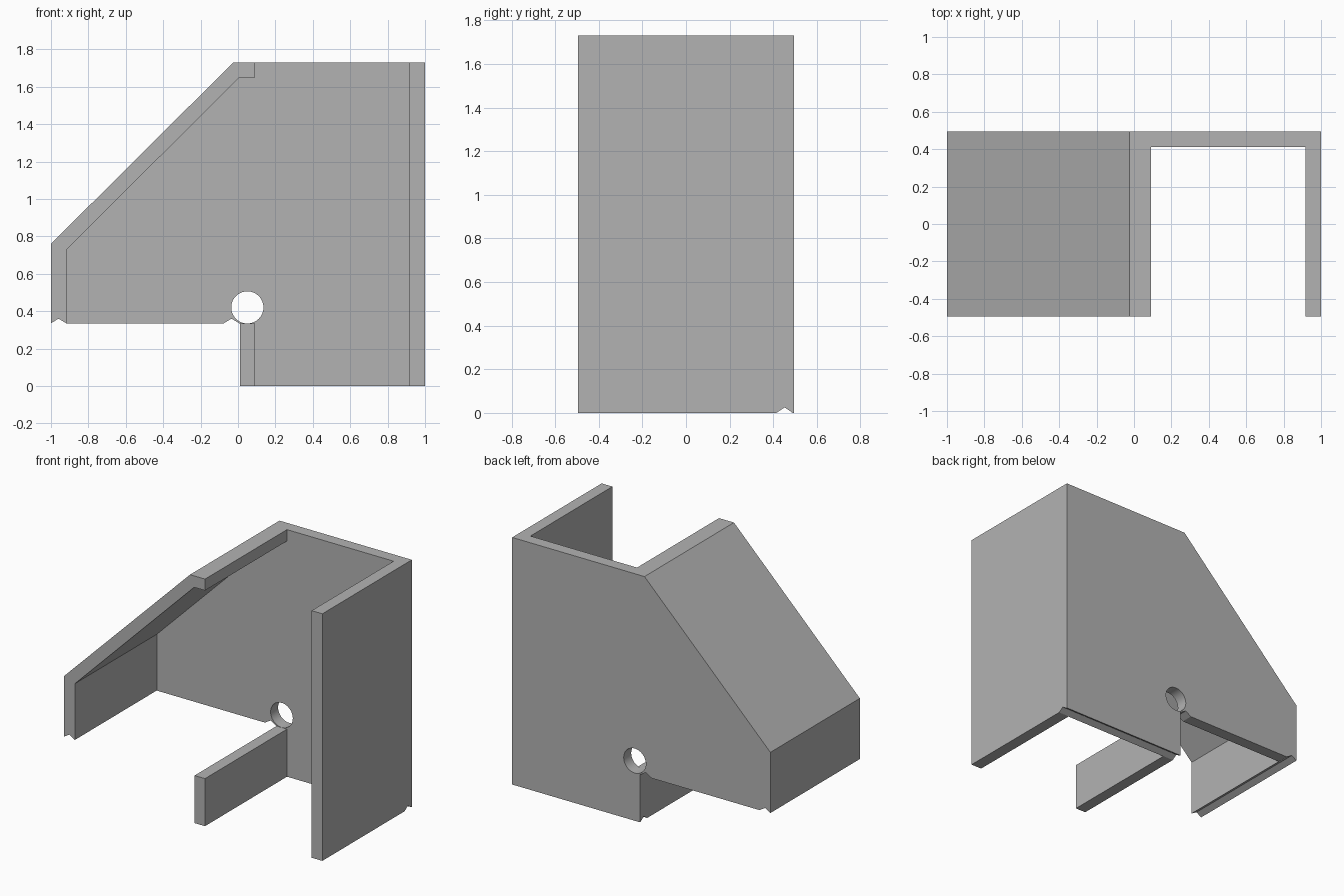
import bpy, bmesh, math

if "Cube" in bpy.data.objects:
    bpy.data.objects.remove(bpy.data.objects["Cube"], do_unlink=True)

grey = bpy.data.materials.new("plain_grey")
grey.use_nodes = True
grey.diffuse_color = (0.45, 0.45, 0.45, 1)
grey.node_tree.nodes["Principled BSDF"].inputs["Base Color"].default_value = grey.diffuse_color

DEPTH = 0.495   # half depth
WALL = 0.083    # sheet thickness


def prism(name, points, axis, start, end):
    """Extrude a profile along y (points are x, z) or along x (points are y, z)."""
    def place(p, t):
        return (p[0], t, p[1]) if axis == "y" else (t, p[0], p[1])
    bm = bmesh.new()
    face = bm.faces.new([bm.verts.new(place(p, start)) for p in points])
    moved = bmesh.ops.extrude_face_region(bm, geom=[face])["geom"]
    shift = (0, end - start, 0) if axis == "y" else (end - start, 0, 0)
    bmesh.ops.translate(bm, vec=shift, verts=[v for v in moved if isinstance(v, bmesh.types.BMVert)])
    bmesh.ops.recalc_face_normals(bm, faces=bm.faces)
    mesh = bpy.data.meshes.new(name)
    bm.to_mesh(mesh)
    bm.free()
    mesh.materials.append(grey)
    obj = bpy.data.objects.new(name, mesh)
    bpy.context.collection.objects.link(obj)
    return obj


def cut(target, cutter):
    """Subtract the cutter from the target, then discard the cutter."""
    cutter.hide_render = True
    mod = target.modifiers.new("cut", "BOOLEAN")
    mod.operation = "DIFFERENCE"
    mod.solver = "EXACT"
    mod.object = cutter
    bpy.context.view_layer.objects.active = target
    bpy.ops.object.modifier_apply(modifier=mod.name)
    bpy.data.objects.remove(cutter, do_unlink=True)


# Outer body with V notches along its raised lower edge
housing = prism("housing", [
    (1, 0), (1, 1.73), (-0.025, 1.73), (-1, 0.76),
    (-1, 0.335), (-0.96, 0.36), (-0.915, 0.333), (-0.08, 0.333),
    (-0.035, 0.36), (0.01, 0.333), (0.01, 0)], "y", -DEPTH, DEPTH)

# Hollow open to the front, top and bottom, leaving walls, sloped roof and lower tab
cut(housing, prism("hollow", [
    (-0.917, 0.2), (-0.917, 0.728), (0.007, 1.65), (0.091, 1.65),
    (0.091, 1.9), (1 - WALL, 1.9), (1 - WALL, -0.1), (0.091, -0.1),
    (0.091, 0.333), (0.01, 0.333), (0, 0.2)], "y", -0.7, DEPTH - WALL))

# Round hole through the back plate
circle = [(0.05 + 0.086 * math.cos(a), 0.42 + 0.086 * math.sin(a))
          for a in (2 * math.pi * i / 48 for i in range(48))]
cut(housing, prism("hole", circle, "y", 0.3, 0.7))

# V groove under the back plate
cut(housing, prism("groove", [
    (0.4, -0.01), (0.452, 0.025), (0.504, -0.01)], "x", -0.5, 1.2))

bpy.ops.object.select_all(action="DESELECT")
housing.select_set(True)
bpy.context.view_layer.objects.active = housing
bpy.ops.object.shade_smooth_by_angle(angle=math.radians(25))
